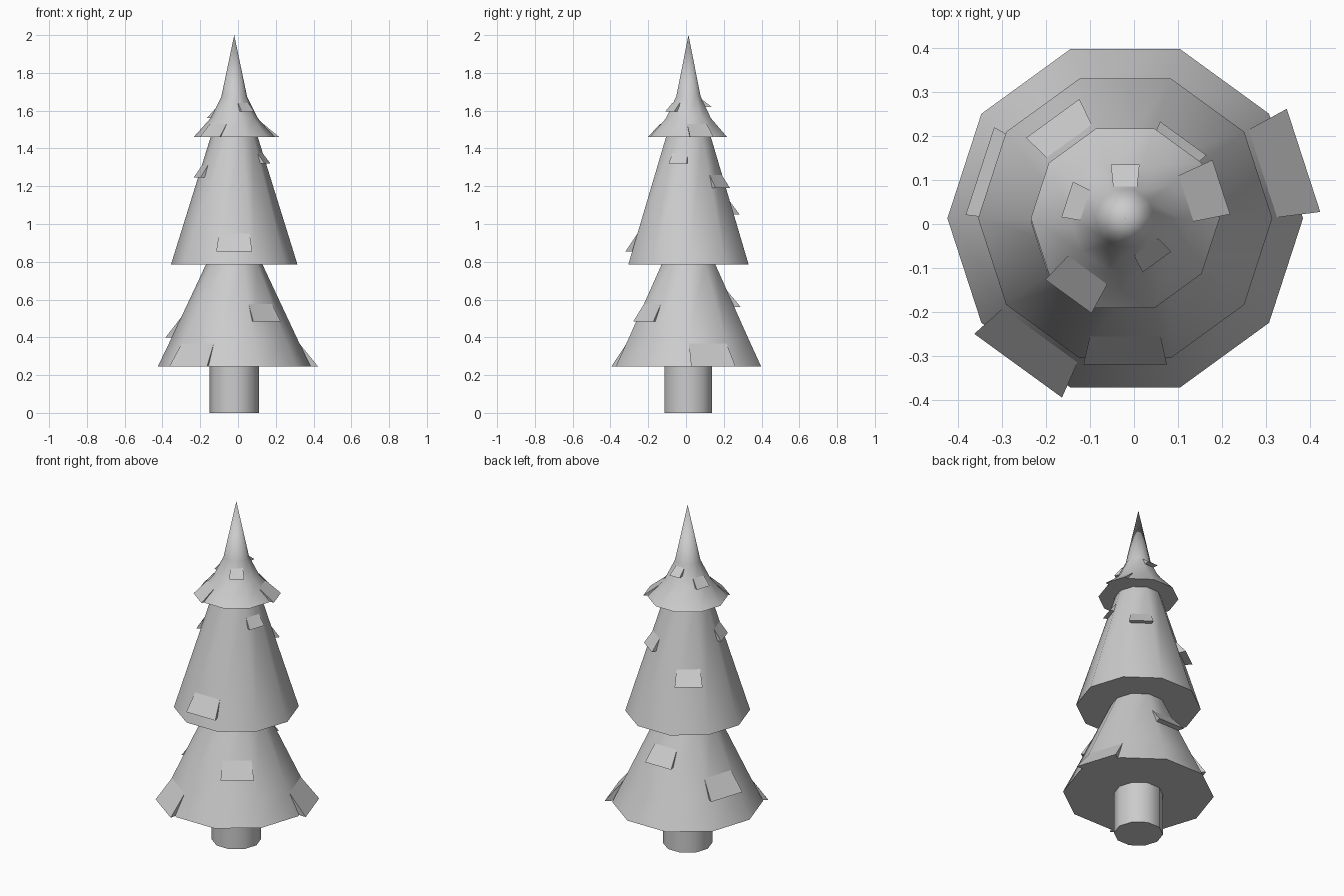
import bpy, bmesh, math

if "Cube" in bpy.data.objects:
    bpy.data.objects.remove(bpy.data.objects["Cube"])

SIDES = 10
CX, CY = -0.02, 0.013
APO = math.cos(math.pi / SIDES)


def radius_at(profile, z):
    for (r0, z0), (r1, z1) in zip(profile, profile[1:]):
        if z0 <= z <= z1:
            return r0 + (r1 - r0) * (z - z0) / (z1 - z0)
    return profile[-1][0]


def add_flap(bm, profile, face, z, dist, w):
    """Wedge shingle on one flat side: lower edge lifts off, upper edge meets the side."""
    a = math.radians(18 + 36 * face)
    h = 0.45 * w + 0.01
    top = radius_at(profile, z + h) * APO
    low = radius_at(profile, z) * APO

    def pair(d, zz, width):
        return [bm.verts.new((CX + d * math.cos(a) - s * width / 2 * math.sin(a),
                              CY + d * math.sin(a) + s * width / 2 * math.cos(a), zz))
                for s in (-1, 1)]
    o = pair(dist, z, w)
    t = pair(top, z + h, w * 0.85)
    b = pair(low - 0.015, z, w * 0.85)
    for f in ((o[0], o[1], t[1], t[0]), (o[1], o[0], b[0], b[1]),
              (t[0], t[1], b[1], b[0]), (o[0], t[0], b[0]), (o[1], b[1], t[1])):
        bm.faces.new(f)


def lathe(name, profile, flaps=()):
    """Ten-sided solid from (radius, z) points, with closed ends and flaps."""
    bm = bmesh.new()
    rings = []
    for r, z in profile:
        if r == 0:
            rings.append([bm.verts.new((CX, CY, z))] * SIDES)
        else:
            rings.append([bm.verts.new((CX + r * math.cos(math.tau * i / SIDES),
                                        CY + r * math.sin(math.tau * i / SIDES), z))
                          for i in range(SIDES)])
    for lo, hi in zip(rings, rings[1:]):
        for i in range(SIDES):
            j = (i + 1) % SIDES
            quad = [lo[i], lo[j], hi[j], hi[i]]
            bm.faces.new(list(dict.fromkeys(quad)))
    bm.faces.new(rings[0][::-1])
    if profile[-1][0] > 0:
        bm.faces.new(rings[-1])
    for f in flaps:
        add_flap(bm, profile, *f)
    bmesh.ops.recalc_face_normals(bm, faces=bm.faces)
    me = bpy.data.meshes.new(name)
    bm.to_mesh(me)
    bm.free()
    ob = bpy.data.objects.new(name, me)
    bpy.context.collection.objects.link(ob)
    bpy.ops.object.select_all(action='DESELECT')
    ob.select_set(True)
    bpy.context.view_layer.objects.active = ob
    bpy.ops.object.shade_smooth_by_angle(angle=math.radians(45))


# Trunk
lathe("trunk", [(0.132, 0.0), (0.132, 0.26)])

# Foliage tiers; flaps are (side index, bottom z, reach, width)
lathe("lower_foliage", [(0.405, 0.245), (0.335, 0.39), (0.15, 0.785)],
      [(0, 0.245, 0.427, 0.247), (6, 0.245, 0.415, 0.247), (4, 0.40, 0.348, 0.21),
       (8, 0.485, 0.295, 0.18), (2, 0.56, 0.277, 0.17)])
lathe("middle_foliage", [(0.335, 0.785), (0.125, 1.46)],
      [(7, 0.855, 0.333, 0.19), (3, 1.05, 0.281, 0.15), (1, 1.19, 0.225, 0.13),
       (9, 1.32, 0.185, 0.10), (5, 1.245, 0.207, 0.12)])
lathe("top_foliage", [(0.215, 1.46), (0.125, 1.56), (0.068, 1.675), (0, 2.0)],
      [(0, 1.46, 0.23, 0.13), (6, 1.46, 0.22, 0.13), (4, 1.56, 0.139, 0.085),
       (2, 1.62, 0.122, 0.065), (8, 1.595, 0.123, 0.08)])
